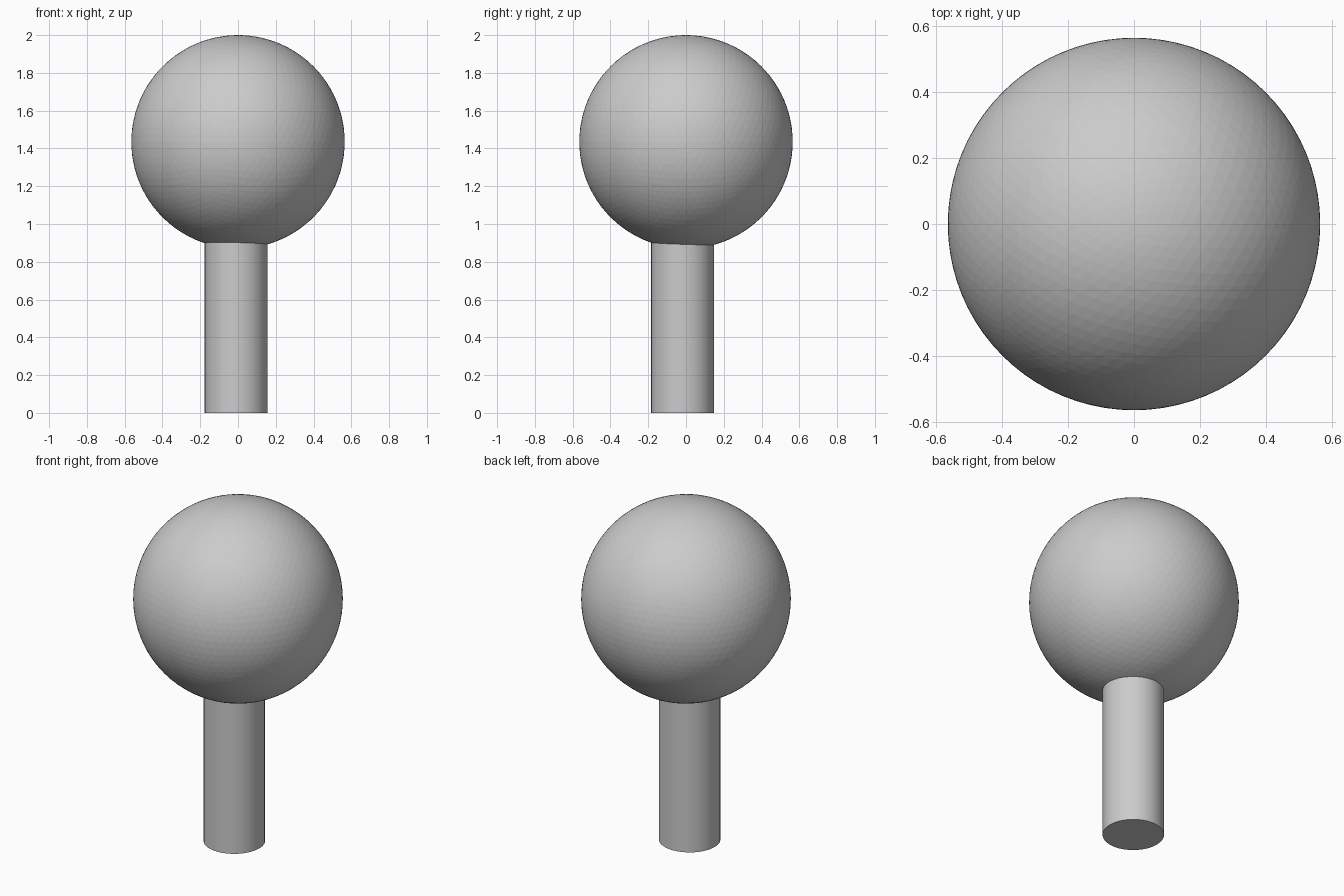
import bpy

if "Cube" in bpy.data.objects:
    bpy.data.objects.remove(bpy.data.objects["Cube"])

BALL_R = 0.565
STEM_TOP = 0.95

# Round ball head, finely faceted
bpy.ops.mesh.primitive_ico_sphere_add(subdivisions=5, radius=BALL_R,
                                      location=(0, 0, 2 - BALL_R))
bpy.context.object.name = "ball"

# Slightly off-centre stem, running up into the ball
bpy.ops.mesh.primitive_cylinder_add(vertices=32, radius=0.166, depth=STEM_TOP,
                                    location=(-0.011, -0.019, STEM_TOP / 2))
stem = bpy.context.object
stem.name = "stem"
bpy.ops.object.shade_smooth_by_angle()
